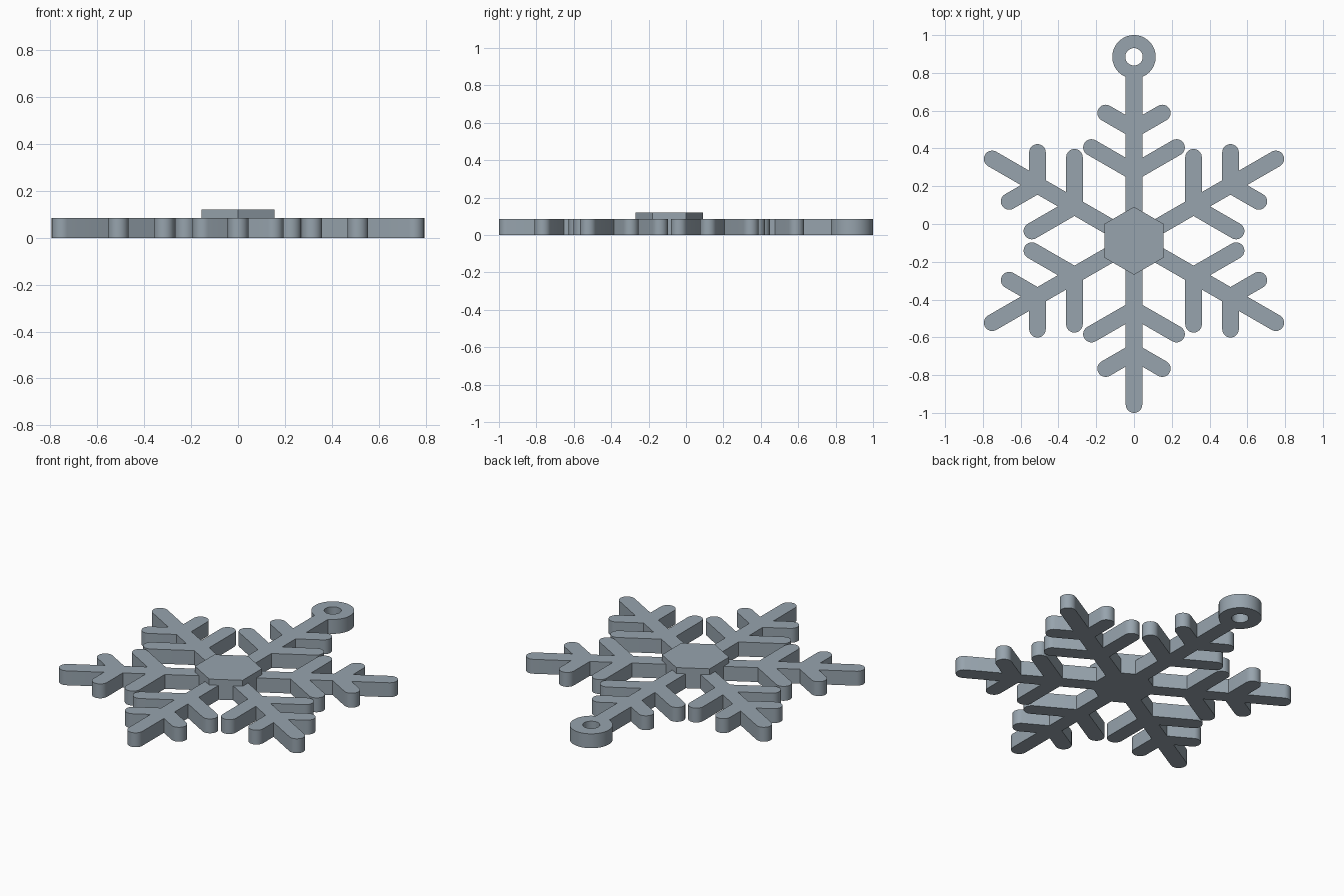
import bpy, bmesh
from math import radians, degrees, asin, sin, cos, sqrt, pi
from mathutils import Vector, Matrix

cube = bpy.data.objects.get("Cube")
if cube:
    bpy.data.objects.remove(cube, do_unlink=True)

CENTRE = Vector((0, -0.089))
HALF_WIDTH = 0.044          # half the width of arms and branches
ARM = 0.867                 # hub centre to the centre of the rounded tip
BRANCHES = [(0.364, 0.26), (0.59, 0.173)]   # start along arm, length
HUB_R, HUB_TOP, THICK = 0.18, 0.12, 0.085
RING_AT, RING_R, HOLE_R = 0.974, 0.115, 0.046

steel = bpy.data.materials.new("steel blue grey")
steel.use_nodes = True
COLOUR = (0.31, 0.37, 0.42, 1)
steel.diffuse_color = COLOUR
steel.node_tree.nodes["Principled BSDF"].inputs["Base Color"].default_value = COLOUR


def arc(centre, radius, start, end, steps):
    """Points on an arc, angles in degrees."""
    angles = [radians(start + (end - start) * i / steps) for i in range(steps + 1)]
    return [Vector(centre) + radius * Vector((cos(a), sin(a))) for a in angles]


def arm_outline(with_ring):
    """Outline of one arm lying along +x, from hub edge round to hub edge."""
    w = HALF_WIDTH
    half = [Vector((HUB_R - w / sqrt(3), w))]
    for start, length in BRANCHES:
        end = (start + length * cos(pi / 3), length * sin(pi / 3))
        half.append(Vector((start - w / sqrt(3), w)))
        half += arc(end, w, 150, -30, 16)
        half.append(Vector((start + w * sqrt(3), w)))
    if with_ring:
        half += arc((RING_AT, 0), RING_R, 180 - degrees(asin(w / RING_R)), 0, 28)
    else:
        half += arc((ARM, 0), w, 90, 0, 8)
    return [Vector((p.x, -p.y)) for p in half] + half[-2::-1]


def add_loop(curve, points):
    spline = curve.splines.new('POLY')
    spline.points.add(len(points) - 1)
    for target, p in zip(spline.points, points):
        target.co = (p.x, p.y, 0, 1)
    spline.use_cyclic_u = True


# Flat snowflake: one closed outline with the hanging hole, extruded
outline = []
for i in range(6):
    turn = Matrix.Rotation(radians(90 + 60 * i), 2)
    outline += [turn @ p + CENTRE for p in arm_outline(i == 0)]
curve = bpy.data.curves.new("snowflake_outline", 'CURVE')
curve.dimensions = '2D'
curve.fill_mode = 'BOTH'
curve.extrude = THICK / 2
add_loop(curve, outline)
add_loop(curve, arc(CENTRE + Vector((0, RING_AT)), HOLE_R, 0, 360, 40)[:-1])
helper = bpy.data.objects.new("outline_helper", curve)
bpy.context.collection.objects.link(helper)
bpy.context.view_layer.update()
mesh = bpy.data.meshes.new_from_object(
    helper.evaluated_get(bpy.context.evaluated_depsgraph_get()))
bpy.data.objects.remove(helper, do_unlink=True)

bm = bmesh.new()
bm.from_mesh(mesh)
bmesh.ops.remove_doubles(bm, verts=bm.verts, dist=0.0001)
bmesh.ops.translate(bm, verts=bm.verts, vec=(0, 0, THICK / 2))
bmesh.ops.recalc_face_normals(bm, faces=bm.faces)
bm.to_mesh(mesh)
bm.free()
snowflake = bpy.data.objects.new("snowflake_body", mesh)

# Raised hexagonal hub, open underneath where it meets the body
mesh = bpy.data.meshes.new("raised_hub")
bm = bmesh.new()
corners = arc(CENTRE, HUB_R, 90, 450, 6)[:-1]
low = [bm.verts.new((p.x, p.y, THICK)) for p in corners]
high = [bm.verts.new((p.x, p.y, HUB_TOP)) for p in corners]
bm.faces.new(high)
for i in range(6):
    j = (i + 1) % 6
    bm.faces.new((low[i], low[j], high[j], high[i]))
bm.to_mesh(mesh)
bm.free()
hub = bpy.data.objects.new("raised_hub", mesh)

for obj in (snowflake, hub):
    obj.data.materials.clear()
    obj.data.materials.append(steel)
    bpy.context.collection.objects.link(obj)

# Smooth rounded ends, crisp edges elsewhere
bpy.ops.object.select_all(action='DESELECT')
snowflake.select_set(True)
bpy.context.view_layer.objects.active = snowflake
bpy.ops.object.shade_smooth_by_angle(angle=radians(25))
